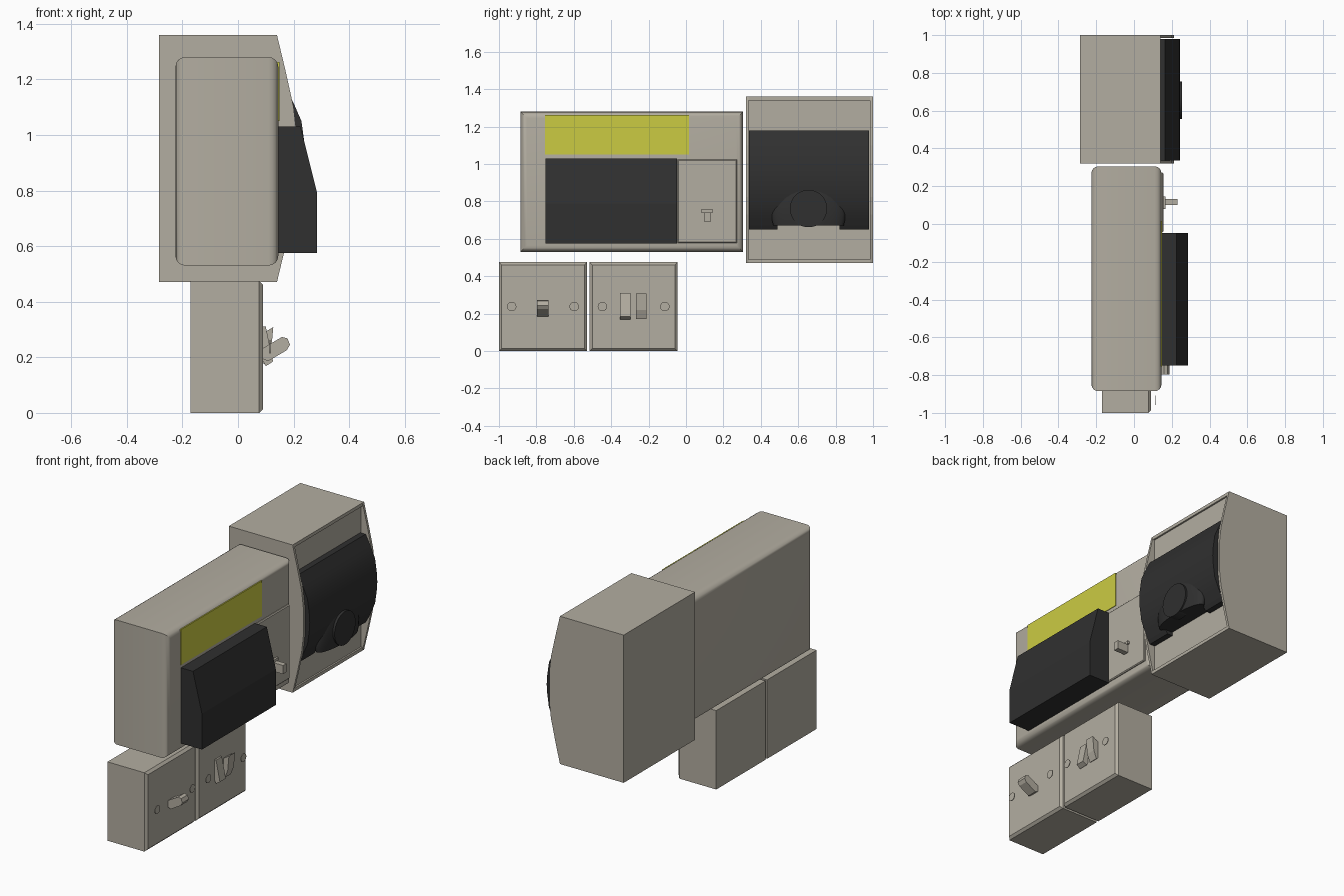
import bpy, bmesh, math
from mathutils import Matrix

if "Cube" in bpy.data.objects:
    bpy.data.objects.remove(bpy.data.objects["Cube"])


def material(name, rgb):
    m = bpy.data.materials.new(name)
    m.diffuse_color = (*rgb, 1)
    m.use_nodes = True
    m.node_tree.nodes["Principled BSDF"].inputs["Base Color"].default_value = m.diffuse_color
    return m


TAN = material("warm grey plastic", (0.45, 0.42, 0.355))
BLACK = material("black plastic", (0.029, 0.029, 0.029))
YELLOW = material("yellow label", (0.60, 0.60, 0.055))


def finish(bm, name, mat, smooth=None):
    bmesh.ops.recalc_face_normals(bm, faces=bm.faces[:])
    me = bpy.data.meshes.new(name)
    bm.to_mesh(me)
    bm.free()
    me.materials.append(mat)
    ob = bpy.data.objects.new(name, me)
    bpy.context.collection.objects.link(ob)
    if smooth:
        bpy.ops.object.select_all(action='DESELECT')
        ob.select_set(True)
        bpy.context.view_layer.objects.active = ob
        bpy.ops.object.shade_smooth_by_angle(angle=math.radians(smooth))
    return ob


def box(name, mat, x, y, z, bevel=0, segments=1, pick=None, smooth=None):
    """Box from (min, max) ranges; pick chooses the edges to bevel."""
    bm = bmesh.new()
    bmesh.ops.create_cube(bm, size=1)
    for v in bm.verts:
        v.co = [r[0] + (c + 0.5) * (r[1] - r[0]) for c, r in zip(v.co, (x, y, z))]
    if bevel:
        bmesh.ops.bevel(bm, geom=[e for e in bm.edges if pick(e)], offset=bevel,
                        segments=segments, profile=0.5, affect='EDGES')
    return finish(bm, name, mat, smooth)


def prism(name, mat, profile, y0, y1, smooth=None):
    """Extrude an (x, z) profile along y."""
    bm = bmesh.new()
    f = bm.faces.new([bm.verts.new((x, y0, z)) for x, z in profile])
    ext = bmesh.ops.extrude_face_region(bm, geom=[f])
    for v in ext["geom"]:
        if isinstance(v, bmesh.types.BMVert):
            v.co.y = y1
    return finish(bm, name, mat, smooth)


def disc(name, mat, x0, x1, y, z, r, sides=24):
    bm = bmesh.new()
    bmesh.ops.create_cone(bm, cap_ends=True, segments=sides, radius1=r, radius2=r,
                          depth=x1 - x0,
                          matrix=Matrix.Translation(((x0 + x1) / 2, y, z))
                          @ Matrix.Rotation(math.pi / 2, 4, 'Y'))
    return finish(bm, name, mat, 40)


# Two switch boxes with chamfered front edges and screw heads
for i, y0 in enumerate((-1.0, -0.515)):
    box(f"switch_box_{i + 1}", TAN, (-0.17, 0.09), (y0, y0 + 0.47), (0, 0.475), 0.014,
        pick=lambda e: all(v.co.x > 0.08 for v in e.verts))
    for s in (-1, 1):
        disc(f"screw_head_{i + 1}_{s}", TAN, 0.113, 0.117, y0 + 0.235 + s * 0.167, 0.238, 0.025)

# Toggle lever and pair of rocker levers
prism("toggle_lever", TAN, [(0.088, 0.232), (0.158, 0.273), (0.178, 0.268), (0.187, 0.245),
                            (0.175, 0.225), (0.108, 0.186), (0.088, 0.195)], -0.796, -0.735)
prism("rocker_down", TAN, [(0.088, 0.31), (0.1, 0.31), (0.126, 0.185), (0.1, 0.168), (0.088, 0.19)],
      -0.352, -0.296)
prism("rocker_up", TAN, [(0.088, 0.285), (0.127, 0.309), (0.119, 0.22), (0.1, 0.172), (0.088, 0.18)],
      -0.268, -0.21)

# Middle breaker box, edges rounded except those running front to back
box("breaker_box", TAN, (-0.225, 0.145), (-0.885, 0.305), (0.53, 1.28), 0.035, 4,
    pick=lambda e: abs(e.verts[0].co.x - e.verts[1].co.x) < 0.01, smooth=30)
box("warning_label", YELLOW, (0.142, 0.149), (-0.755, 0.015), (1.05, 1.263))
prism("breaker_cover", BLACK, [(0.14, 0.575), (0.285, 0.575), (0.285, 0.79), (0.225, 1.03), (0.14, 1.03)],
      -0.75, -0.047)

# Access panel with T-shaped latch
box("access_panel", TAN, (0.14, 0.155), (-0.045, 0.272), (0.578, 1.025), 0.005,
    pick=lambda e: all(v.co.x > 0.15 for v in e.verts))
box("latch_bar", TAN, (0.15, 0.168), (0.08, 0.145), (0.74, 0.757))
box("latch_tab", TAN, (0.15, 0.23), (0.1, 0.132), (0.69, 0.742))

# Tall meter housing: body, bulging cheeks and lips
box("meter_body", TAN, (-0.285, 0.13), (0.32, 1.0), (0.47, 1.36))
half = [(0.14, 0.445), (0.17, 0.32), (0.2, 0.185), (0.211, 0.09)]
cheek = [(-0.285, 0.47)] + [(x, 0.915 - d) for x, d in half] \
    + [(x, 0.915 + d) for x, d in reversed(half)] + [(-0.285, 1.36)]
for side, y0 in (("left", 0.32), ("right", 0.985)):
    prism(f"meter_cheek_{side}", TAN, cheek, y0, y0 + 0.015)
for side, z0 in (("bottom", 0.47), ("top", 1.34)):
    box(f"meter_lip_{side}", TAN, (0.12, 0.14), (0.335, 0.985), (z0, z0 + 0.02))

# Curved black meter cover with a notch at the bottom
curve = [(0.165, 1.18), (0.202, 1.11), (0.228, 1.05), (0.24, 0.965), (0.243, 0.915),
         (0.24, 0.865), (0.228, 0.78), (0.202, 0.72), (0.178, 0.672)]
prism("meter_cover", BLACK, [(0.125, 1.18)] + curve + [(0.125, 0.672)], 0.336, 0.979, 35)
foot = [(0.125, 0.672), (0.178, 0.672), (0.165, 0.65), (0.125, 0.65)]
for i, (a, b) in enumerate(((0.336, 0.49), (0.822, 0.979))):
    prism(f"meter_cover_foot_{i + 1}", BLACK, foot, a, b)

# Arched dome and round button on the cover
bm = bmesh.new()
bmesh.ops.create_uvsphere(bm, u_segments=32, v_segments=20, radius=1,
                          matrix=Matrix.Translation((0.2, 0.655, 0.73))
                          @ Matrix.Diagonal((0.052, 0.197, 0.2, 1)))
cut = bmesh.ops.bisect_plane(bm, geom=bm.verts[:] + bm.edges[:] + bm.faces[:],
                             plane_co=(0, 0, 0.672), plane_no=(0, 0, -1), clear_outer=True)
bmesh.ops.holes_fill(bm, edges=[e for e in bm.edges if e.is_boundary])
finish(bm, "cover_dome", BLACK, 40)
disc("cover_button", BLACK, 0.2, 0.255, 0.655, 0.762, 0.1, 32)
